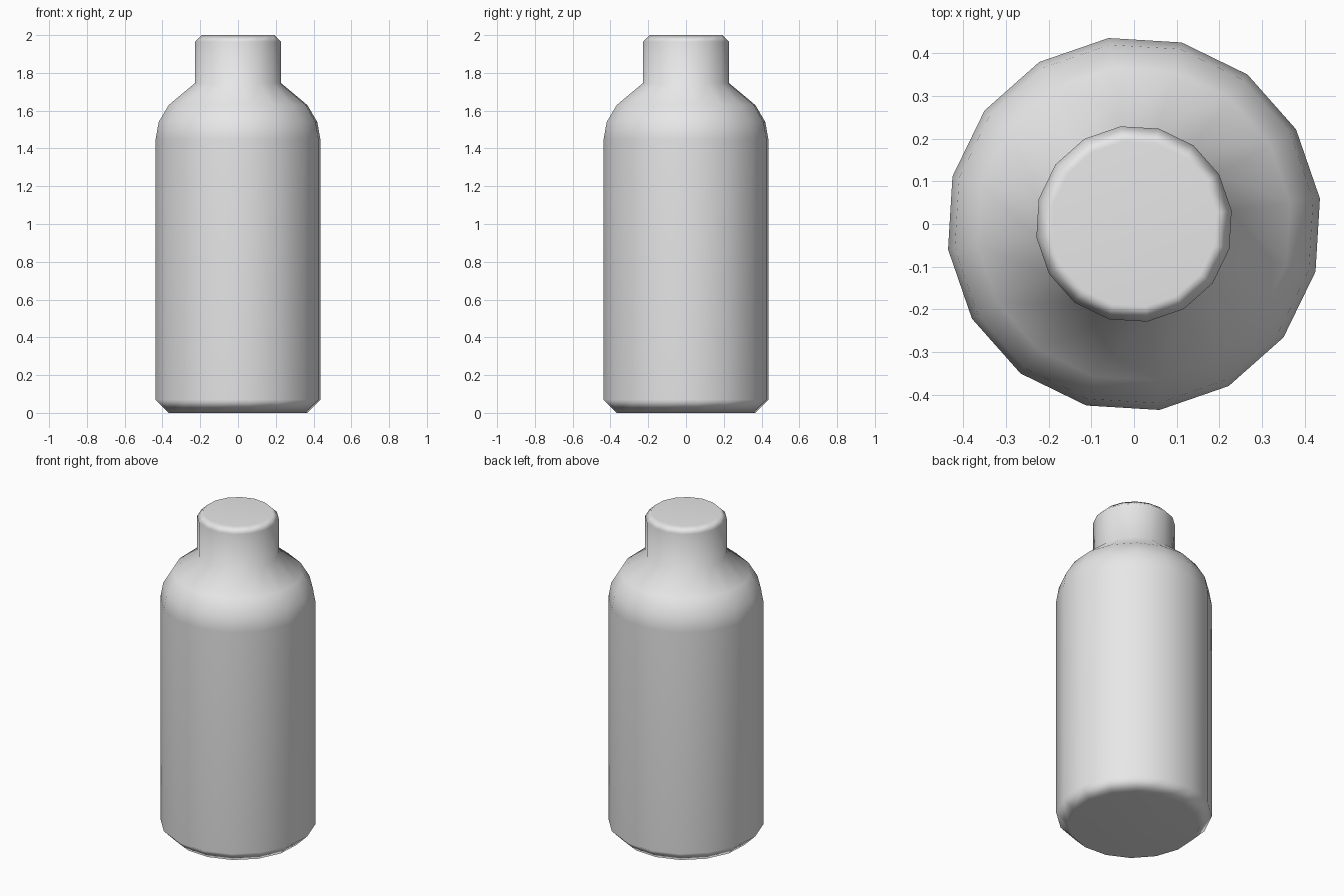
import bpy
import bmesh
from math import cos, sin, pi, radians

cube = bpy.data.objects.get("Cube")
if cube:
    bpy.data.objects.remove(cube, do_unlink=True)

SIDES = 16
TURN = radians(7.8)

# Single plain grey material
grey = bpy.data.materials.new("light_grey")
grey.use_nodes = True
colour = (0.8, 0.8, 0.8, 1.0)
grey.diffuse_color = colour
grey.node_tree.nodes["Principled BSDF"].inputs["Base Color"].default_value = colour

# Radius and height up the bottle: base chamfer, wall, shoulder, neck, lip chamfer
PROFILE = [(0.37, 0.0), (0.44, 0.07), (0.44, 1.45), (0.424, 1.54),
           (0.37, 1.63), (0.231, 1.745), (0.231, 1.965), (0.195, 2.0)]


def lathe(name, profile, material):
    """Turn a profile into a closed solid of revolution."""
    bm = bmesh.new()
    rings = []
    for radius, z in profile:
        angles = [TURN + 2 * pi * i / SIDES for i in range(SIDES)]
        rings.append([bm.verts.new((radius * cos(a), radius * sin(a), z)) for a in angles])
    for low, high in zip(rings, rings[1:]):
        for i in range(SIDES):
            j = (i + 1) % SIDES
            bm.faces.new((low[i], low[j], high[j], high[i]))
    bm.faces.new(rings[0][::-1])
    bm.faces.new(rings[-1])
    for face in bm.faces:
        face.smooth = True
    mesh = bpy.data.meshes.new(name)
    bm.to_mesh(mesh)
    bm.free()
    mesh.materials.append(material)
    obj = bpy.data.objects.new(name, mesh)
    bpy.context.collection.objects.link(obj)
    return obj


# Bottle, with the large faces kept flat and the chamfers blended
bottle = lathe("bottle", PROFILE, grey)
weighted = bottle.modifiers.new("weighted_normals", 'WEIGHTED_NORMAL')
weighted.keep_sharp = True
